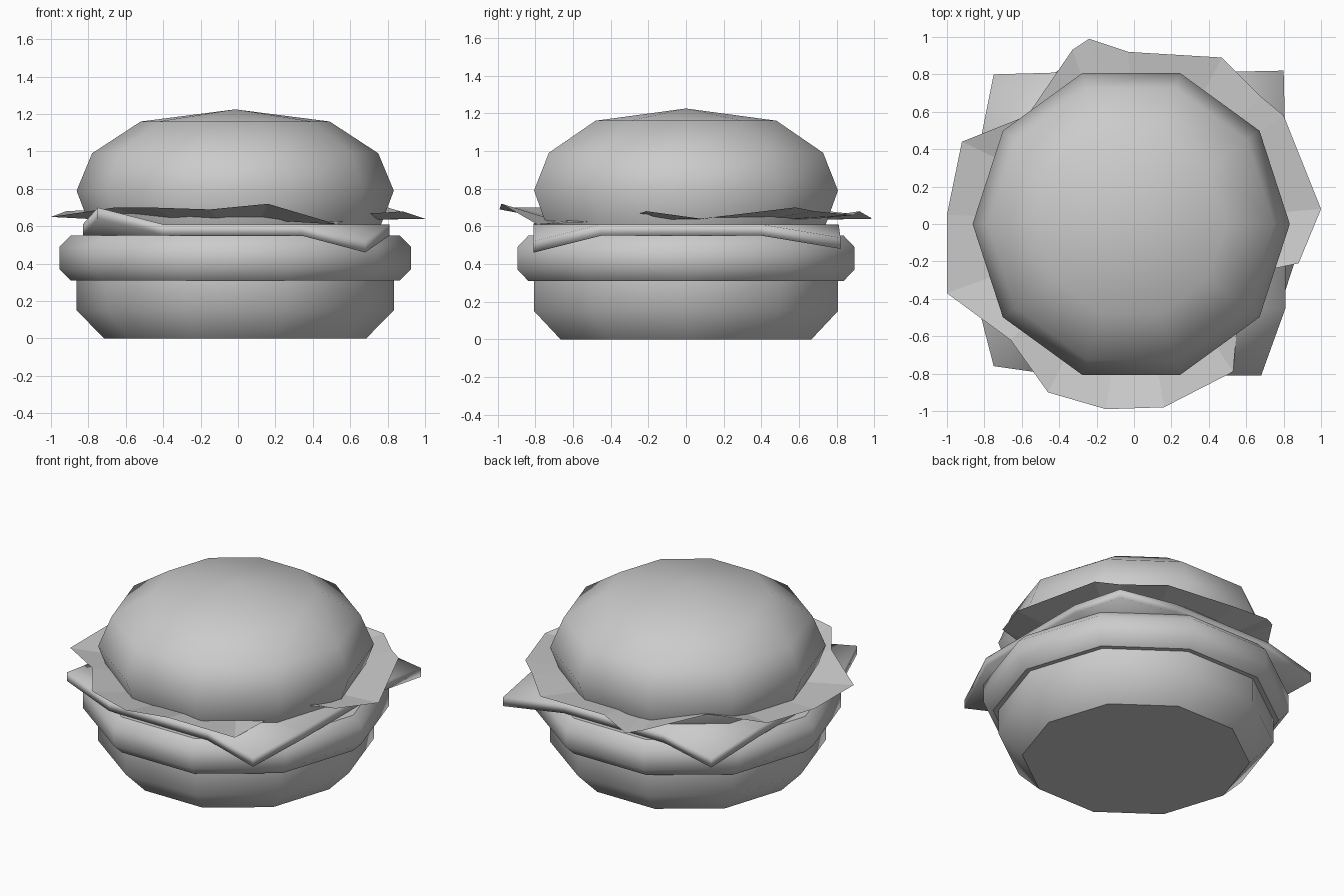
import bpy, bmesh
from math import cos, sin, tau

if "Cube" in bpy.data.objects:
    bpy.data.objects.remove(bpy.data.objects["Cube"])

CX = -0.015   # the buns and patty sit slightly left of centre


def finish(bm, name, flat=lambda f: False):
    bmesh.ops.recalc_face_normals(bm, faces=bm.faces)
    for f in bm.faces:
        f.smooth = not flat(f)
    me = bpy.data.meshes.new(name)
    bm.to_mesh(me)
    bm.free()
    ob = bpy.data.objects.new(name, me)
    bpy.context.collection.objects.link(ob)
    return ob


def turned(name, profile, n=10):
    """Ten-sided turned solid from (radius, z); radius 0 closes to a point."""
    bm = bmesh.new()
    rings = []
    for r, z in profile:
        count = n if r > 0 else 1
        rings.append([bm.verts.new((CX + r * cos(tau * i / n), r * sin(tau * i / n), z))
                      for i in range(count)])
    for a, b in zip(rings, rings[1:]):
        for i in range(n):
            j = (i + 1) % n
            if len(b) == 1:
                bm.faces.new((a[i], a[j], b[0]))
            else:
                bm.faces.new((a[i], a[j], b[j], b[i]))
    for ring in (rings[0], rings[-1]):
        if len(ring) == n:
            bm.faces.new(ring)
    return finish(bm, name, lambda f: len(f.verts) == n)


# Buns and patty
turned("bottom_bun", [(0.70, 0), (0.848, 0.15), (0.848, 0.32)])
turned("patty", [(0.88, 0.31), (0.94, 0.37), (0.94, 0.49), (0.88, 0.55)])
turned("top_bun", [(0.78, 0.61), (0.848, 0.79), (0.765, 0.99), (0.505, 1.16), (0, 1.225)])

# Cheese slice: 4 x 4 grid, three corners drooping and one lifted
corners = {(0, 0): (-0.75, -0.76, 0.70), (3, 0): (0.68, -0.81, 0.52),
           (0, 3): (-0.75, 0.80, 0.53), (3, 3): (0.80, 0.82, 0.54)}
steps_x = [-0.83, -0.40, 0.34, 0.81]
steps_y = [-0.81, -0.45, 0.40, 0.81]
bm = bmesh.new()
grid = [[bm.verts.new(corners.get((i, j), (steps_x[i], steps_y[j], 0.61)))
         for j in range(4)] for i in range(4)]
for i in range(3):
    for j in range(3):
        q = [grid[i][j], grid[i + 1][j], grid[i + 1][j + 1], grid[i][j + 1]]
        # split across each corner so that it folds
        if (i, j) in ((0, 0), (2, 2)):
            bm.faces.new((q[0], q[1], q[3]))
            bm.faces.new((q[1], q[2], q[3]))
        elif (i, j) in ((2, 0), (0, 2)):
            bm.faces.new((q[0], q[1], q[2]))
            bm.faces.new((q[0], q[2], q[3]))
        else:
            bm.faces.new(q)
bmesh.ops.recalc_face_normals(bm, faces=bm.faces)
if sum(f.normal.z for f in bm.faces) < 0:
    bmesh.ops.reverse_faces(bm, faces=bm.faces)
# give it thickness downwards
low = bmesh.ops.extrude_face_region(bm, geom=bm.faces[:], use_keep_orig=True)
for v in [g for g in low["geom"] if isinstance(g, bmesh.types.BMVert)]:
    v.co.z -= 0.06
finish(bm, "cheese_slice")

# Lettuce leaf: thin wavy sheet with a ragged rim
rim = [(1, .08, .64), (.80, .58, .70), (.68, .68, .68), (.47, .89, .66), (-.03, .92, .68),
       (-.24, .99, .64), (-.33, .93, .66), (-.57, .58, .70), (-.92, .44, .68),
       (-1, .05, .65), (-1, -.37, .65), (-.66, -.62, .70), (-.46, -.90, .70),
       (-.15, -.99, .69), (.16, -.98, .72), (.53, -.79, .61), (.55, -.56, .62),
       (.60, -.27, .66), (.88, -.21, .68)]
bm = bmesh.new()
outer = [bm.verts.new(p) for p in rim]
inner = [bm.verts.new((x * 0.72, y * 0.72, 0.635)) for x, y, z in rim]
hub = bm.verts.new((0, 0, 0.635))
for i in range(len(rim)):
    j = (i + 1) % len(rim)
    bm.faces.new((inner[i], outer[i], outer[j], inner[j]))
    bm.faces.new((hub, inner[i], inner[j]))
finish(bm, "lettuce_leaf", lambda f: True)
